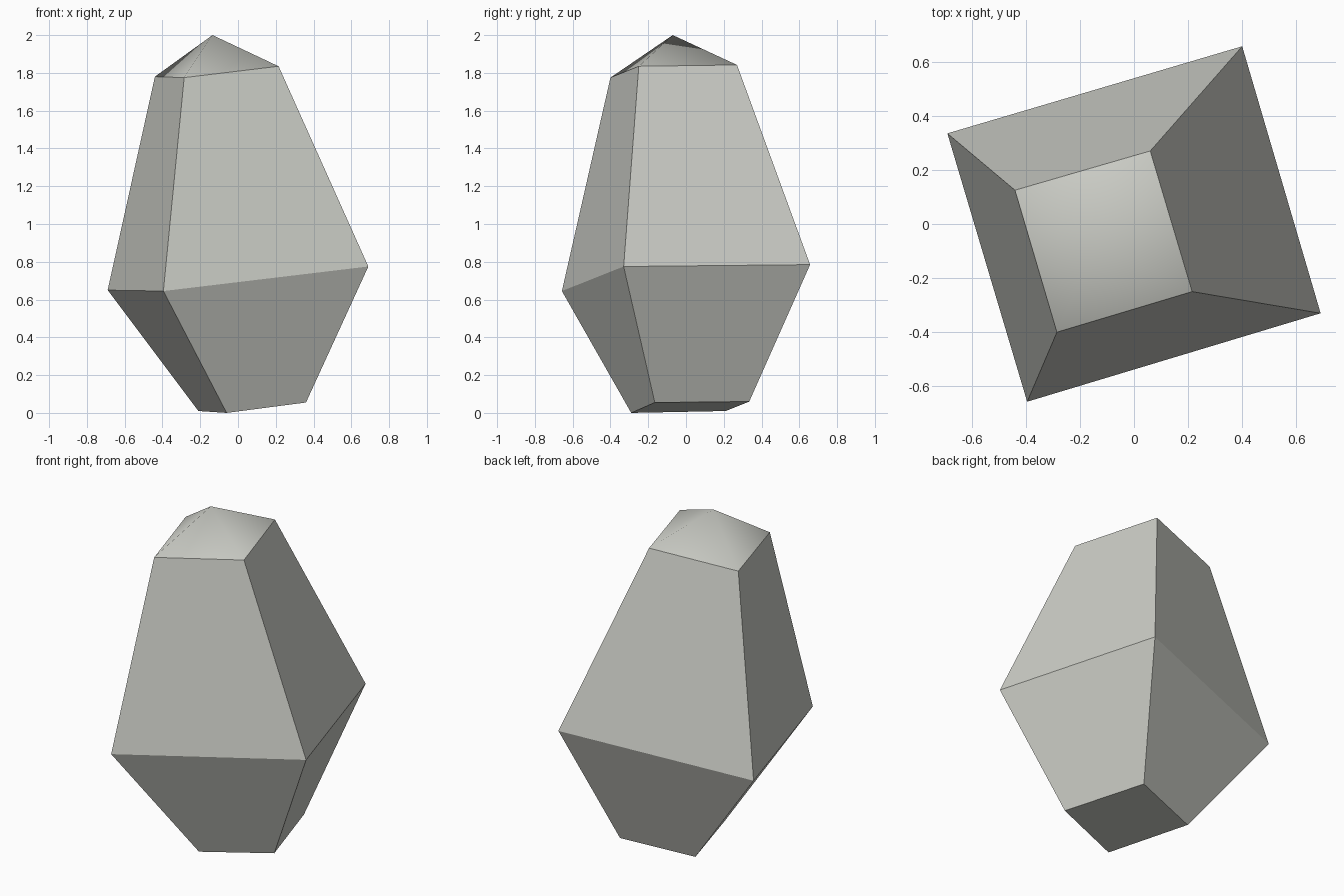
import bpy, bmesh

if "Cube" in bpy.data.objects:
    bpy.data.objects.remove(bpy.data.objects["Cube"])

# one pale stone colour
stone = bpy.data.materials.new("pale_stone")
stone.diffuse_color = (0.60, 0.61, 0.565, 1)
stone.use_nodes = True
stone.node_tree.nodes["Principled BSDF"].inputs["Base Color"].default_value = stone.diffuse_color

# four-cornered cross-sections from the base to the shoulder
rings = [
    [(0.36, -0.165, 0.055), (0.21, 0.335, 0.06), (-0.21, 0.21, 0.01), (-0.06, -0.29, 0.0)],
    [(0.69, -0.33, 0.775), (0.40, 0.657, 0.785), (-0.69, 0.335, 0.65), (-0.395, -0.657, 0.645)],
    [(0.215, -0.25, 1.835), (0.06, 0.27, 1.842), (-0.44, 0.125, 1.78), (-0.285, -0.40, 1.775)],
]
bm = bmesh.new()
loops = [[bm.verts.new(p) for p in ring] for ring in rings]

# flat sides
for low, high in zip(loops, loops[1:]):
    for i in range(4):
        j = (i + 1) % 4
        bm.faces.new((low[i], low[j], high[j], high[i]))

# flat base
bm.faces.new(loops[0][::-1])

# smooth pointed cap
tip = bm.verts.new((-0.135, -0.07, 2.0))
for i in range(4):
    bm.faces.new((loops[-1][i], loops[-1][(i + 1) % 4], tip)).smooth = True

# sharp corners everywhere but inside the cap
for e in bm.edges:
    e.smooth = tip in e.verts

mesh = bpy.data.meshes.new("faceted_stone")
bm.to_mesh(mesh)
bm.free()
mesh.materials.append(stone)
bpy.context.collection.objects.link(bpy.data.objects.new("faceted_stone", mesh))
